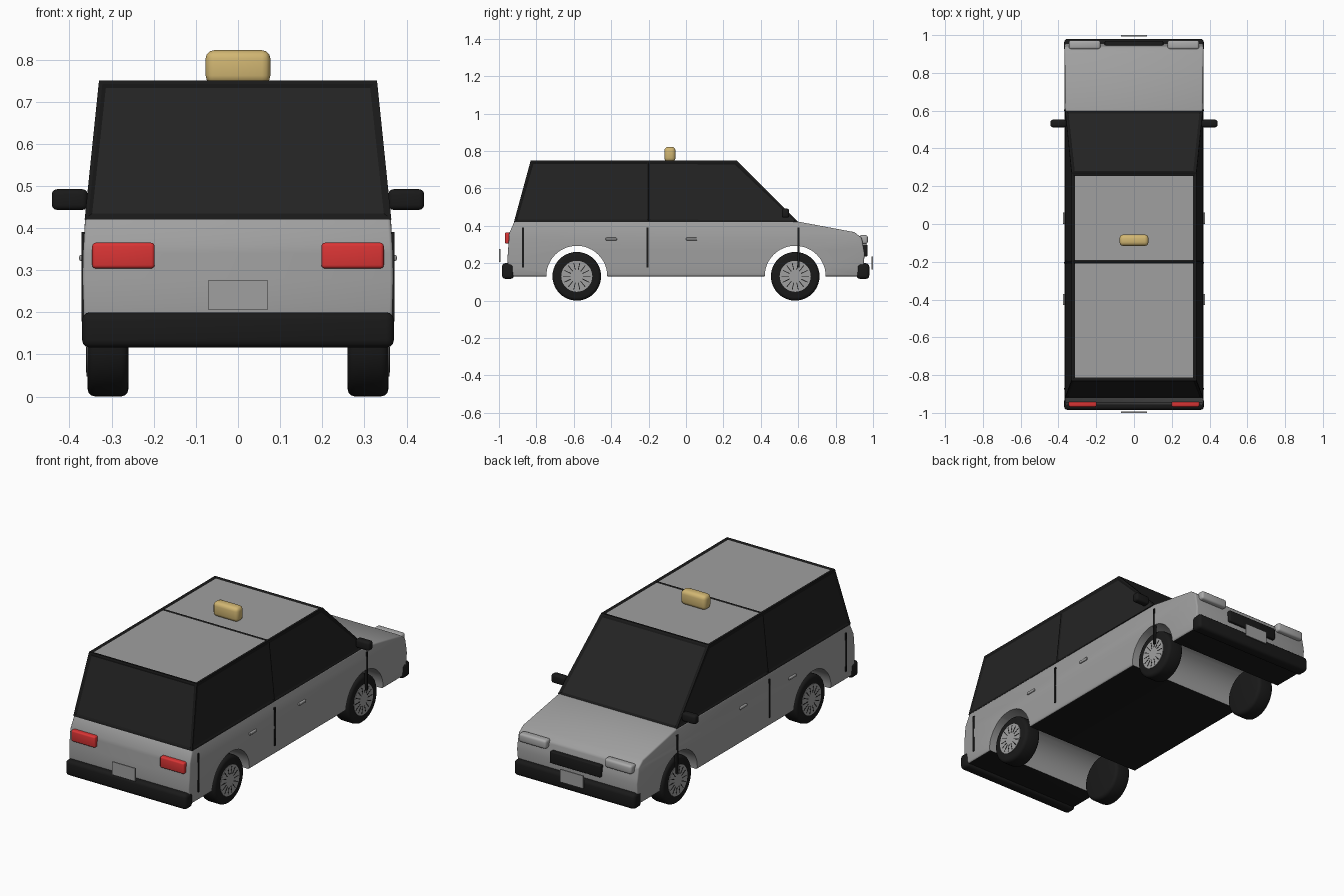
import bpy, bmesh, math
from mathutils import Vector, Matrix

cube = bpy.data.objects.get("Cube")
if cube:
    bpy.data.objects.remove(cube, do_unlink=True)


def material(name, r, g, b):
    m = bpy.data.materials.new(name)
    m.use_nodes = True
    m.diffuse_color = (r, g, b, 1)
    m.node_tree.nodes["Principled BSDF"].inputs["Base Color"].default_value = (r, g, b, 1)
    return m


PAINT = material("grey paint", 0.35, 0.35, 0.35)
TRIM = material("black trim", 0.01, 0.01, 0.01)
GLASS = material("dark glass", 0.017, 0.017, 0.017)
RED = material("red lamp", 0.7, 0.035, 0.035)
AMBER = material("amber sign", 0.64, 0.47, 0.17)
LAMP = material("pale lamp", 0.4, 0.4, 0.4)


def make(name, bm, *mats):
    bmesh.ops.recalc_face_normals(bm, faces=bm.faces)
    mesh = bpy.data.meshes.new(name)
    bm.to_mesh(mesh)
    bm.free()
    for m in mats:
        mesh.materials.append(m)
    ob = bpy.data.objects.new(name, mesh)
    bpy.context.collection.objects.link(ob)
    return ob


def bevel(ob, width, segments=3):
    mod = ob.modifiers.new("bevel", "BEVEL")
    mod.width, mod.segments, mod.limit_method = width, segments, "ANGLE"
    mod.angle_limit = math.radians(35)


def bake(ob, angle=35):
    # Turn the modifier result into plain mesh, then smooth the soft edges
    bpy.context.view_layer.update()
    graph = bpy.context.evaluated_depsgraph_get()
    mesh = bpy.data.meshes.new_from_object(ob.evaluated_get(graph))
    ob.modifiers.clear()
    ob.data = mesh
    bpy.ops.object.select_all(action="DESELECT")
    ob.select_set(True)
    bpy.context.view_layer.objects.active = ob
    bpy.ops.object.shade_smooth_by_angle(angle=math.radians(angle))
    return ob


def box(name, x, y, z, mat, round_by=0.0):
    # Box between the given (low, high) limits
    bm = bmesh.new()
    bmesh.ops.create_cube(bm, size=1)
    for v in bm.verts:
        v.co = Vector([lim[1] if c > 0 else lim[0] for c, lim in zip(v.co, (x, y, z))])
    ob = make(name, bm, mat)
    if round_by:
        bevel(ob, round_by)
        bake(ob)
    return ob


def disc(name, x, y, z, radius, mat, round_by=0.0, sides=40):
    # Cylinder lying along x between two limits
    bm = bmesh.new()
    bmesh.ops.create_cone(bm, cap_ends=True, segments=sides, radius1=radius, radius2=radius,
                          depth=abs(x[1] - x[0]),
                          matrix=Matrix.Translation(((x[0] + x[1]) / 2, y, z)) @ Matrix.Rotation(math.pi / 2, 4, "Y"))
    ob = make(name, bm, mat)
    if round_by:
        bevel(ob, round_by)
    return bake(ob)


def pair(side, low, high):
    return sorted((side * low, side * high))


AXLE, HUB_Z = 0.584, 0.13

# Lower body: side profile extruded across, with gently bowed flanks
profile = [(-0.945, 0.13), (-0.955, 0.22), (-0.945, 0.36), (-0.915, 0.428), (0.6, 0.422),
           (0.9, 0.366), (0.94, 0.335), (0.955, 0.25), (0.945, 0.13)]
bm = bmesh.new()
face = bm.faces.new([bm.verts.new((-1, y, z)) for y, z in profile])
ext = bmesh.ops.extrude_face_region(bm, geom=[face])
bmesh.ops.translate(bm, vec=(2, 0, 0), verts=[v for v in ext["geom"] if isinstance(v, bmesh.types.BMVert)])
for level in (0.18, 0.28, 0.34):
    bmesh.ops.bisect_plane(bm, geom=bm.verts[:] + bm.edges[:] + bm.faces[:],
                           plane_co=(0, 0, level), plane_no=(0, 0, 1))
for v in bm.verts:
    z = v.co.z
    v.co.x *= 0.369 - (0.3 * (z - 0.28) ** 2 if z > 0.28 else 0.25 * (z - 0.28) ** 2)
body = make("body", bm, PAINT, TRIM)
bevel(body, 0.012)
for i, y in enumerate((-AXLE, AXLE)):
    cutter = disc("arch_cutter", (-0.6, 0.6), y, HUB_Z, 0.163, PAINT, sides=48)
    cutter.hide_render = True
    cutter.hide_set(True)
    mod = body.modifiers.new("arch", "BOOLEAN")
    mod.operation, mod.solver, mod.object = "DIFFERENCE", "EXACT", cutter
bake(body)
for p in body.data.polygons:
    p.material_index = int(p.normal.z < -0.8 and p.center.z < 0.14)
for ob in [o for o in bpy.data.objects if o.name.startswith("arch_cutter")]:
    bpy.data.objects.remove(ob, do_unlink=True)

# Cabin: tapered box with inset windows and roof panels
bm = bmesh.new()
bmesh.ops.create_cube(bm, size=2)
for v in bm.verts:
    top, front = v.co.z > 0, v.co.y > 0
    v.co = Vector((v.co.x * (0.33 if top else 0.364),
                   (0.27 if top else 0.6) if front else (-0.83 if top else -0.92),
                   0.75 if top else 0.42))
bm.normal_update()
panes = [f for f in bm.faces if f.normal.z > -0.5]
bmesh.ops.inset_individual(bm, faces=panes, thickness=0.012)
for f in panes:
    f.material_index = 2 if f.normal.z > 0.9 else 1
bmesh.ops.bisect_plane(bm, geom=bm.verts[:] + bm.edges[:] + bm.faces[:],
                       plane_co=(0, -0.2, 0), plane_no=(0, 1, 0))
panes = [f for f in bm.faces if f.material_index]
rim = bmesh.ops.inset_individual(bm, faces=panes, thickness=0.012, depth=-0.004)
for f in rim["faces"]:
    f.material_index = 0
make("cabin", bm, TRIM, GLASS, PAINT)

# Bumpers, number plates, grille and roof sign
box("rear_bumper", (-0.37, 0.37), (-0.984, -0.92), (0.116, 0.2), TRIM, 0.018)
box("front_bumper", (-0.37, 0.37), (0.912, 0.98), (0.116, 0.2), TRIM, 0.018)
box("rear_plate", (-0.07, 0.07), (-1.0, -0.993), (0.205, 0.277), PAINT)
box("front_plate", (-0.07, 0.07), (0.993, 1.0), (0.165, 0.235), PAINT)
box("grille", (-0.155, 0.155), (0.93, 0.97), (0.235, 0.3), TRIM, 0.006)
box("roof_sign", (-0.077, 0.077), (-0.116, -0.056), (0.742, 0.822), AMBER, 0.02)

for side, tag in ((1, "left"), (-1, "right")):
    # Lamps and mirrors
    box(tag + "_tail_lamp", pair(side, 0.198, 0.346), (-0.968, -0.93), (0.304, 0.365), RED, 0.008)
    box(tag + "_head_lamp", pair(side, 0.178, 0.345), (0.925, 0.972), (0.302, 0.35), LAMP, 0.012)
    box(tag + "_mirror", pair(side, 0.357, 0.442), (0.512, 0.552), (0.443, 0.492), TRIM, 0.012)
    # Door seams and handles
    for y in (-0.872, -0.205, 0.602):
        box(tag + "_seam", pair(side, 0.355, 0.371), (y - 0.005, y + 0.005), (0.178, 0.39), TRIM)
    for y in (-0.4, 0.03):
        box(tag + "_handle", pair(side, 0.36, 0.377), (y - 0.03, y + 0.03), (0.322, 0.336), PAINT, 0.004)
    # Wheels: tyre, hub cap and a ring of dark slots
    for y, end in ((-AXLE, "rear"), (AXLE, "front")):
        name = f"{tag}_{end}_"
        disc(name + "tyre", pair(side, 0.26, 0.357), y, HUB_Z, 0.13, TRIM, 0.018)
        disc(name + "hub", pair(side, 0.345, 0.36), y, HUB_Z, 0.083, PAINT)
        bm = bmesh.new()
        for i in range(14):
            turn = Matrix.Rotation(math.tau * i / 14, 4, "X")
            bmesh.ops.create_cube(bm, size=1, matrix=Matrix.Translation((side * 0.359, y, HUB_Z)) @ turn
                                  @ Matrix.Translation((0, 0.054, 0)) @ Matrix.Diagonal((0.004, 0.04, 0.004, 1)))
        make(name + "hub_slots", bm, TRIM)
